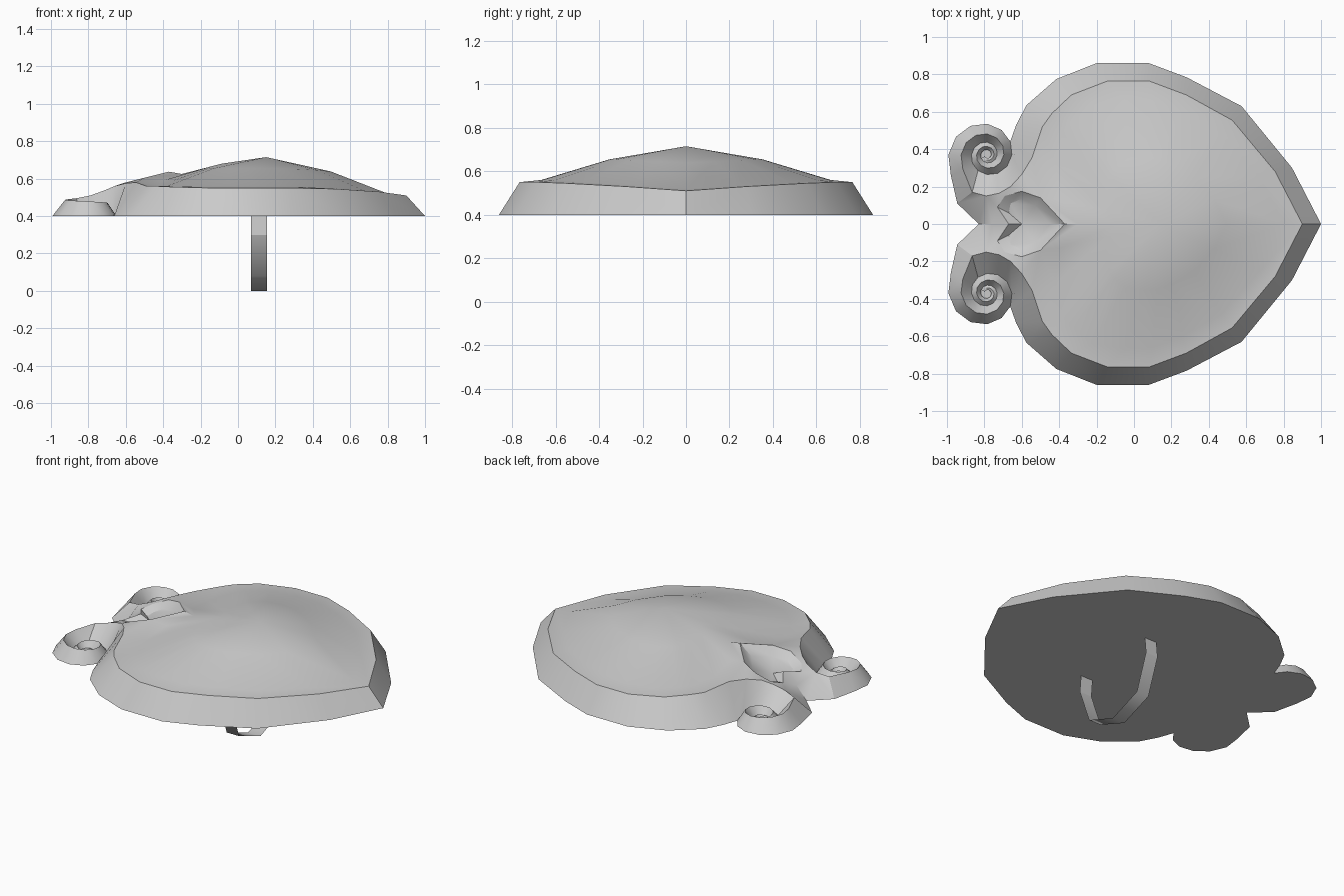
import bpy
import bmesh
import math
from mathutils import Vector

default_cube = bpy.data.objects.get("Cube")
if default_cube:
    bpy.data.objects.remove(default_cube, do_unlink=True)


def make_material(name, colour):
    material = bpy.data.materials.new(name)
    material.use_nodes = True
    material.diffuse_color = colour
    material.node_tree.nodes["Principled BSDF"].inputs["Base Color"].default_value = colour
    return material


def make_object(name, mesh_builder, material):
    mesh = bpy.data.meshes.new(name)
    mesh_builder.to_mesh(mesh)
    mesh_builder.free()
    mesh.materials.append(material)
    obj = bpy.data.objects.new(name, mesh)
    bpy.context.collection.objects.link(obj)
    bpy.ops.object.select_all(action="DESELECT")
    obj.select_set(True)
    bpy.context.view_layer.objects.active = obj
    return obj


metal = make_material("grey metal", (0.6, 0.6, 0.6, 1))
BASE = 0.4

# Heart-shaped body, half outline from the tip: wall foot, rim and dome edge
feet = [(1, 0), (.845, .3), (.575, .63), (.28, .785), (.08, .86),
        (-.2, .86), (-.415, .775), (-.575, .635), (-.63, .53)]
rims = [(.9, 0, .51), (.755, .28, .53), (.525, .555, .545), (.28, .69, .55), (.08, .765, .55),
        (-.14, .765, .55), (-.335, .69, .555), (-.44, .59, .56), (-.49, .52, .56)]
domes = [(.8, 0, .52), (.675, .25, .535), (.47, .48, .55), (.26, .6, .56), (.1, .66, .56),
         (-.05, .665, .56), (-.22, .64, .56), (-.33, .55, .56), (-.38, .49, .56)]

# Scroll arm: ridge leading from the rim to the scroll
arm_ridge = [(-.545, .355, .58), (-.6, .265, .575), (-.66, .2, .56),
             (-.72, .165, .535), (-.79, .15, .51), (-.865, .17, .495)]
dome_left = [(-.42, .32, .565), (-.4, .13, .59), (-.3, 0, .625)]

# Small heart frame and its recess, from the point to the notch
frame = [(-.37, 0, .637), (-.5, .14, .605), (-.6, .175, .58),
         (-.69, .15, .54), (-.73, .09, .52), (-.67, 0, .54)]
recess = [(-.45, 0, .575), (-.53, .1, .555), (-.6, .135, .54),
          (-.66, .11, .51), (-.67, .06, .5), (-.6, 0, .51)]

STEPS = 12
TURN_END = 27


def on_spiral(step, radius, z):
    turn = step / STEPS
    angle = -math.pi / 2 - math.tau * turn
    r = radius * math.exp(-.9 * turn)
    return (-.785 + r * math.cos(angle), .37 + r * math.sin(angle), z)


def groove(step):
    rise = min(max(step / STEPS - .7, 0) * 4, 1)
    return on_spiral(step, .26, BASE + .02 * rise)


def ridge(step):
    return on_spiral(step, .175, .495 - .035 * step / STEPS)


bm = bmesh.new()


def verts(points):
    return [bm.verts.new(p) for p in points]


def strip(a, b):
    for i in range(len(a) - 1):
        bm.faces.new((a[i], a[i + 1], b[i + 1], b[i]))


# Wall and ridge run unbroken from the tip into the scroll
lower = verts([(x, y, BASE) for x, y in feet] + [groove(k + STEPS) for k in range(-4, TURN_END)])
upper = verts(rims + arm_ridge + [ridge(k) for k in range(2, TURN_END)])
strip(lower, upper)

# Outer side of the scroll
outer = verts([(-.945, .11, BASE)] + [groove(k) for k in range(2, TURN_END)])
first = len(rims) + 5
strip(upper[first:], outer)
bm.faces.new((lower[-1], upper[-1], outer[-1]))

# Domed centre
edge = verts(domes + dome_left)
strip(upper[:len(rims) + 1], edge[:len(rims) + 1])
peak = Vector((.15, 0, .715))
middle_points = []
for v in edge:
    p = v.co.lerp(peak, .47)
    p.z = v.co.z + (peak.z - v.co.z) * .61
    middle_points.append(p)
middle = verts(middle_points)
strip(edge, middle)
top = bm.verts.new(peak)
for a, b in zip(middle, middle[1:]):
    bm.faces.new((a, b, top))

# Small heart and the neck around it
heart = verts(frame)
floor = verts(recess)
strip(heart, floor)
bm.faces.new(floor)
arm = upper[len(rims):len(rims) + 6]
d1, d2, d3 = edge[-3:]
notch, valley = verts([(-.83, 0, BASE), (-.76, 0, .48)])
strip(arm[1:5], heart[1:5])
for face in [(arm[0], arm[1], heart[1], d1), (d1, heart[1], d2),
             (heart[1], heart[0], d3, d2), (arm[4], arm[5], outer[0]),
             (arm[4], outer[0], notch, valley), (arm[4], valley, heart[4]),
             (heart[4], valley, heart[5])]:
    bm.faces.new(face)

# Flat underside, following the outline round the scroll
bm.faces.new(lower[:len(feet) + 1] + outer[6::-1] + [notch])

# Mirror to the other half and weld
copy = bmesh.ops.duplicate(bm, geom=bm.verts[:] + bm.edges[:] + bm.faces[:])
for item in copy["geom"]:
    if isinstance(item, bmesh.types.BMVert):
        item.co.y = -item.co.y
bmesh.ops.remove_doubles(bm, verts=bm.verts[:], dist=.0005)
bmesh.ops.recalc_face_normals(bm, faces=bm.faces[:])
make_object("shield_plate", bm, metal)
bpy.ops.object.shade_smooth_by_angle(angle=math.radians(32))

# Thin grip strap beneath
bm = bmesh.new()
half = [(.28, BASE), (.29, .3), (.21, .08)]
path = [(-y, z) for y, z in half] + [(0, 0)] + half[::-1]
strip(verts([(.07, y, z) for y, z in path]), verts([(.155, y, z) for y, z in path]))
for face in bm.faces:
    face.smooth = True
for e in bm.edges:
    if all(abs(v.co.z - .3) < .01 for v in e.verts):
        e.smooth = False
make_object("grip_strap", bm, metal)
